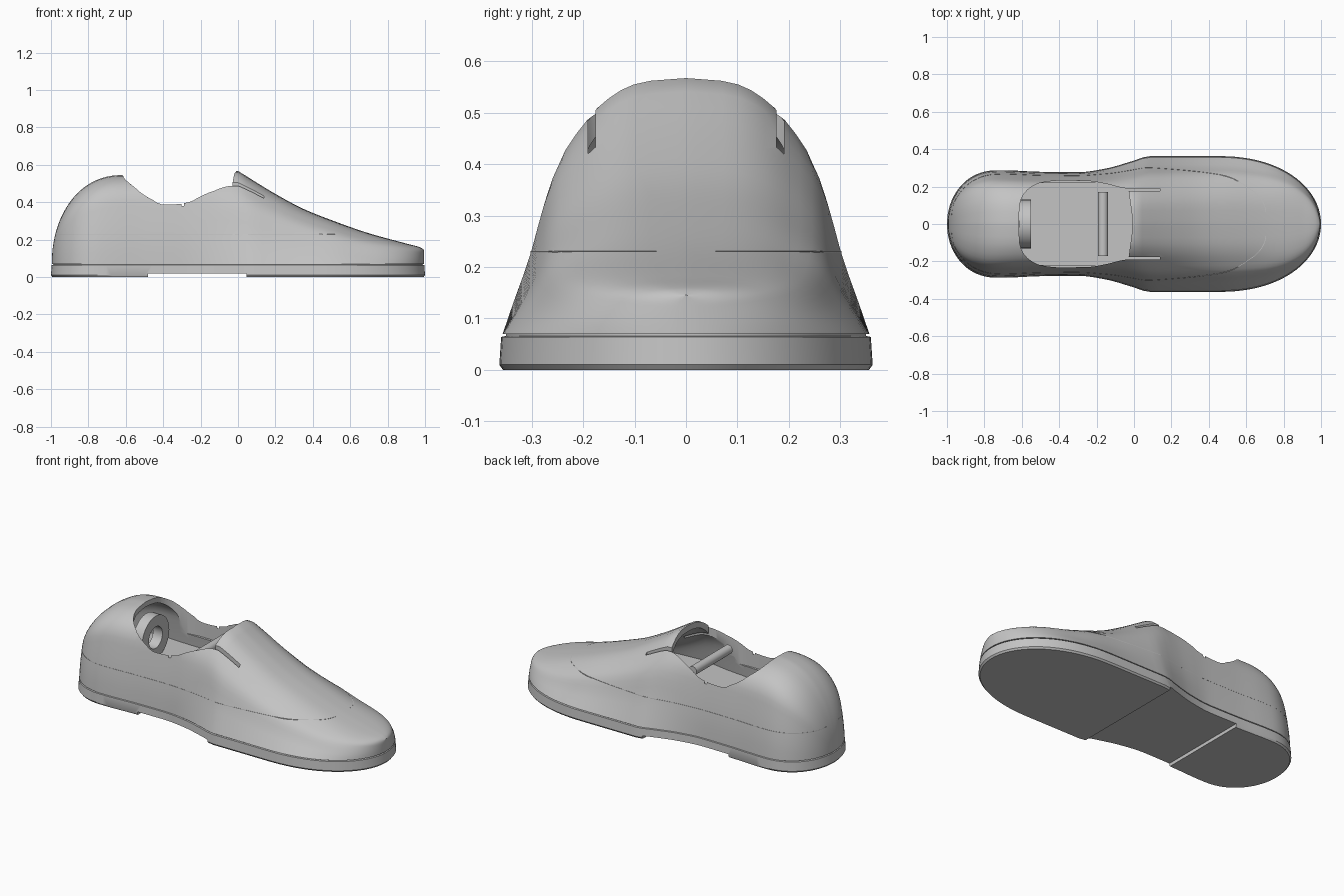
import bpy, bmesh, math

if "Cube" in bpy.data.objects:
    bpy.data.objects.remove(bpy.data.objects["Cube"], do_unlink=True)

SHADE = (0.55, 0.55, 0.55, 1)
grey = bpy.data.materials.new("plain grey")
grey.use_nodes = True
grey.diffuse_color = SHADE
grey.node_tree.nodes["Principled BSDF"].inputs["Base Color"].default_value = SHADE


def curve(keys):
    """Monotone cubic through (x, value) keys."""
    xs, ys = zip(*keys)
    d = [(ys[i + 1] - ys[i]) / (xs[i + 1] - xs[i]) for i in range(len(xs) - 1)]
    m = [d[0]]
    for a, b in zip(d, d[1:]):
        m.append(2 * a * b / (a + b) if a * b > 0 else 0)
    m.append(d[-1])

    def f(x):
        x = min(max(x, xs[0]), xs[-1])
        i = max(k for k in range(len(xs) - 1) if xs[k] <= x)
        w = xs[i + 1] - xs[i]
        t = (x - xs[i]) / w
        return ((1 + 2 * t) * (1 - t) ** 2 * ys[i] + t * (1 - t) ** 2 * w * m[i]
                + t * t * (3 - 2 * t) * ys[i + 1] + t * t * (t - 1) * w * m[i + 1])
    return f


def cap(u):
    return math.sqrt(max(0, 1 - max(0, u) ** 2.2))


def step(a, b, x):
    t = min(max((x - a) / (b - a), 0), 1)
    return t * t * (3 - 2 * t)


# Proportions: plan half width, top line, and two section shapes
plan = curve([(-1, .285), (-.7, .285), (-.5, .277), (-.3, .275), (-.15, .295),
              (0, .337), (.08, .36), (.45, .36), (1, .36)])
ridge = curve([(-.62, .545), (-.3, .555), (0, .567), (.03, .549), (.1, .505), (.2, .445),
               (.35, .365), (.5, .305), (.7, .235), (.9, .18), (.98, .158), (1, .145)])
slim = curve([(0, 1), (.14, .94), (.32, .86), (.66, .73), (.865, .52), (.9, .47),
              (.966, .33), (.99, .2), (1, 0)])
full = curve([(0, 1), (.14, .985), (.32, .95), (.66, .85), (.75, .815), (.865, .7),
              (.9, .63), (.966, .42), (.99, .23), (1, 0)])
BASE = .07


def half_width(x):
    return plan(x) * cap((-.73 - x) / .27) * cap((x - .45) / .55)


def height(x):
    return .08 + .465 * cap((-.62 - x) / .38) if x < -.62 else ridge(x)


def section(x, t):
    k = step(-.3, .08, x) * (1 - step(.6, 1, x))
    return full(t) * (1 - k) + slim(t) * k


def stations(a, b, n):
    return [(a + b) / 2 - (b - a) / 2 * math.cos(math.pi * i / n) for i in range(n + 1)]


def skin(name, rings, closed=False):
    """Solid through a row of closed rings of equal length, facing outward."""
    bm = bmesh.new()
    rows = [[bm.verts.new(p) for p in r] for r in rings]
    n = len(rows[0])
    pairs = list(zip(rows, rows[1:])) + ([(rows[-1], rows[0])] if closed else [])
    for a, b in pairs:
        for i in range(n):
            j = (i + 1) % n
            bm.faces.new((a[i], a[j], b[j], b[i]))
    if not closed:
        bm.faces.new(rows[0][::-1])
        bm.faces.new(rows[-1])
    if bm.calc_volume(signed=True) < 0:
        bmesh.ops.reverse_faces(bm, faces=bm.faces)
    me = bpy.data.meshes.new(name)
    bm.to_mesh(me)
    bm.free()
    me.materials.append(grey)
    ob = bpy.data.objects.new(name, me)
    bpy.context.collection.objects.link(ob)
    return ob


def mirrored(half):
    """Full outline from points on the +y half."""
    return half + [(x, -y) for x, y in reversed(half) if y > 1e-5]


def prism(name, outline, z0, z1):
    return skin(name, [[(x, y, z) for x, y in outline] for z in (z0, z1)])


def box(name, x0, x1, y0, y1, z0, z1):
    return prism(name, [(x0, y0), (x1, y0), (x1, y1), (x0, y1)], z0, z1)


def cut(ob, cutter):
    """Subtract the cutter with the first solver that leaves a solid."""
    cutter.hide_render = True
    bpy.context.view_layer.objects.active = ob
    mod = ob.modifiers.new("cut", "BOOLEAN")
    mod.operation, mod.object = "DIFFERENCE", cutter
    for solver in ("EXACT", "MANIFOLD", "FLOAT"):
        mod.solver = solver
        bpy.context.view_layer.update()
        result = ob.evaluated_get(bpy.context.evaluated_depsgraph_get())
        if len(result.data.polygons) > len(ob.data.polygons) / 2:
            break
    bpy.ops.object.modifier_apply(modifier=mod.name)
    bpy.data.objects.remove(cutter, do_unlink=True)


def smooth(ob):
    bpy.ops.object.select_all(action="DESELECT")
    ob.select_set(True)
    bpy.context.view_layer.objects.active = ob
    bpy.ops.object.shade_smooth_by_angle(angle=math.radians(32))


def shoe_body(name, xs, z0, inset, levels=16):
    rings = []
    for x in xs:
        top = height(x) - inset
        w = (half_width(x) - inset) * .99
        side = []
        for i in range(levels + 1):
            z = z0 + (top - z0) * (1 - (1 - i / levels) ** 2.2)
            t = min(1, (z - BASE) / (top - BASE))
            side.append((x * .995, w * section(x, t), z))
        rings.append(side + [(a, -b, c) for a, b, c in reversed(side[:-1])])
    return skin(name, rings)


# Upper: hollow shell with foot opening and slits
upper = shoe_body("upper", stations(-.9995, .9995, 72), BASE, 0)
mouth = curve([(-.617, 0), (-.612, .1), (-.595, .15), (-.56, .19), (-.5, .22), (-.4, .232),
               (-.25, .23), (-.15, .215), (-.08, .197), (-.03, .188)])
rim = [(x, mouth(x)) for x in stations(-.617, -.03, 32)] + [(-.018, .1), (-.01, .04)]
cut(upper, prism("opening", mirrored(rim), .3, .8))
cut(upper, shoe_body("cavity", stations(-.92, .58, 36), .228, .03))
for s in (-1, 1):
    cut(upper, box("tongue_slit", -.05, .14, s * .183 - .007, s * .183 + .007, .38, .7))
    cut(upper, box("side_slit", -.302, -.288, s * .25 - .05, s * .25 + .05, .38, .6))
smooth(upper)

# Insole: its edge shows as a fine seam line around the upper
edge = []
for x in stations(-.98, .71, 64):
    t = (.23 - BASE) / (height(x) - BASE)
    edge.append((x * .995, (half_width(x) + .001) * .99 * section(x, t)))
prism("insole", mirrored(edge), .227, .231)

# Sole: layered outline with a welt groove and a raised arch
outline = mirrored([(x, half_width(x) * 1.008) for x in stations(-1, 1, 72)])
layers = [(-.008, 0), (0, .01), (-.004, .064), (-.014, .066), (-.014, .074)]
sole = skin("sole", [[(x * (1 + o), y * (1 + 2.5 * o), z) for x, y in outline]
                     for o, z in layers])
cut(sole, box("arch", -.48, .045, -.6, .6, -.1, .02))
smooth(sole)


def circle(r, n=40):
    return [(r * math.cos(2 * math.pi * i / n), r * math.sin(2 * math.pi * i / n)) for i in range(n)]


# Cross bar inside the opening
bar = skin("cross_bar", [[(-.165 + a, y, .4 + b) for a, b in circle(.027)] for y in (-.172, .172)])
smooth(bar)

# Ring standing inside the heel
hoops = [(-.615, .13), (-.552, .13), (-.552, .065), (-.615, .065)]
ring = skin("heel_ring", [[(x, a, .345 + b) for a, b in circle(r)] for x, r in hoops], closed=True)
smooth(ring)
